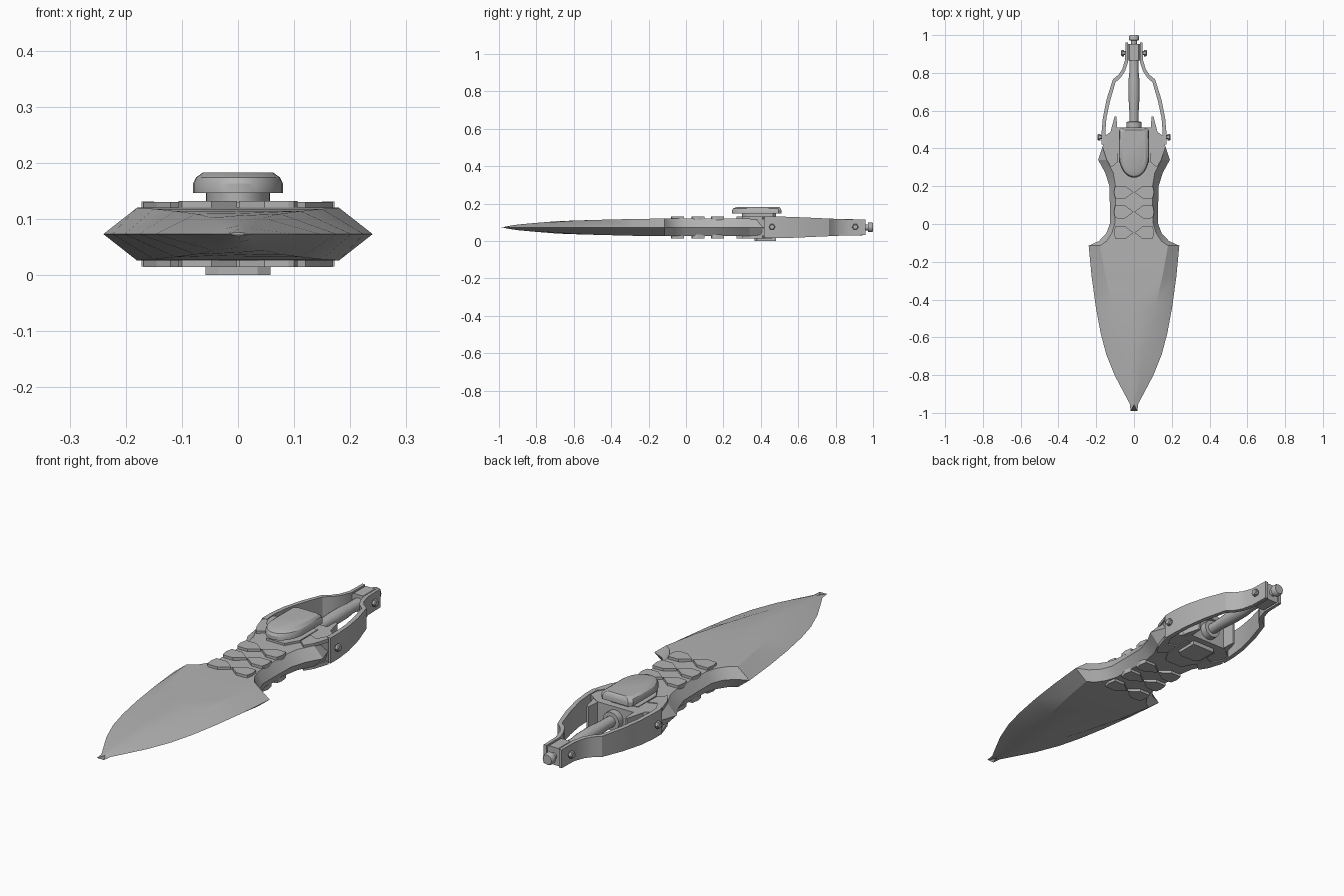
import bpy, bmesh, math

MID = 0.073
metal = bpy.data.materials.new("grey metal")
metal.diffuse_color = (0.45, 0.45, 0.45, 1)


def finish(name, bm, smooth=None):
    bmesh.ops.recalc_face_normals(bm, faces=bm.faces)
    me = bpy.data.meshes.new(name)
    bm.to_mesh(me)
    bm.free()
    me.materials.append(metal)
    ob = bpy.data.objects.new(name, me)
    bpy.context.collection.objects.link(ob)
    if smooth:
        bpy.ops.object.select_all(action='DESELECT')
        ob.select_set(True)
        bpy.context.view_layer.objects.active = ob
        bpy.ops.object.shade_smooth_by_angle(angle=math.radians(smooth))
    return ob


def loft(bm, rings):
    """Skin closed rings of equal length and cap both ends."""
    vs = [[bm.verts.new(p) for p in r] for r in rings]
    n = len(vs[0])
    for a, b in zip(vs, vs[1:]):
        for i in range(n):
            j = (i + 1) % n
            bm.faces.new((a[i], a[j], b[j], b[i]))
    bm.faces.new(vs[0][::-1])
    bm.faces.new(vs[-1])


def prism(name, polys, half, sides=(1, -1), inset=0.0, z=None, smooth=None):
    """Extrude outlines vertically; half(y) is the half height about MID."""
    bm = bmesh.new()
    for poly in polys:
        for s in sides:
            if z:
                rings = [[(s * x, y, h) for x, y in poly] for h in z]
            else:
                rings = [[(s * x, y, MID + k * half(y)) for x, y in poly] for k in (-1, 1)]
            loft(bm, rings)
    return finish(name, bm, smooth)


def lathe(name, profile, axis='Y', at=(0, 0), seg=16, sides=(1,), smooth=35):
    """Turn (distance, radius) pairs around the Y or X axis."""
    bm = bmesh.new()
    for s in sides:
        rings = []
        for t, r in profile:
            ring = []
            for i in range(seg):
                a = math.tau * i / seg
                u, v = r * math.cos(a), r * math.sin(a)
                ring.append((at[0] + u, t, at[1] + v) if axis == 'Y'
                            else (s * t, at[0] + u, at[1] + v))
            rings.append(ring)
        loft(bm, rings)
    return finish(name, bm, smooth)


# Blade and grip: y, edge half width, flat half width, half height, crown, notch
sections = [
    (-0.99, 0.018, 0.010, 0.002, 0.003, 0.035),
    (-0.95, 0.023, 0.012, 0.005, 0.009, 0.01),
    (-0.90, 0.050, 0.022, 0.010, 0.015, 0),
    (-0.80, 0.103, 0.035, 0.018, 0.024, 0),
    (-0.69, 0.147, 0.045, 0.029, 0.033, 0),
    (-0.58, 0.176, 0.075, 0.036, 0.037, 0),
    (-0.44, 0.202, 0.112, 0.041, 0.041, 0),
    (-0.28, 0.224, 0.150, 0.045, 0.045, 0),
    (-0.115, 0.24, 0.180, 0.047, 0.047, 0),
    (-0.09, 0.185, 0.145, 0.047, 0.047, 0),
    (-0.05, 0.147, 0.118, 0.047, 0.047, 0),
    (0.00, 0.128, 0.102, 0.047, 0.047, 0),
    (0.10, 0.128, 0.098, 0.047, 0.047, 0),
    (0.20, 0.130, 0.098, 0.047, 0.047, 0),
    (0.27, 0.152, 0.110, 0.047, 0.047, 0),
    (0.34, 0.190, 0.145, 0.047, 0.047, 0),
    (0.42, 0.163, 0.150, 0.047, 0.047, 0),
]
bm = bmesh.new()
rings = []
for y, w, f, h, c, notch in sections:
    pts = [(-w, 0), (-f, h), (0, c), (f, h), (w, 0), (f, -h), (0, -c), (-f, -h)]
    rings.append([(x, y + notch * (1 - abs(x) / w), MID + z) for x, z in pts])
loft(bm, rings)
finish("blade", bm, 22)

# Paired pointed grip plates on both faces
plates = []
for cy in (0.168, 0.064, -0.046):
    plates.append([(0.1, cy - 0.03), (0.106, cy), (0.1, cy + 0.034), (0.047, cy + 0.034),
                   (0.002, cy), (0.047, cy - 0.034), (0.09, cy - 0.034)])
for label, z in (("upper", (0.112, 0.132)), ("lower", (0.014, 0.034))):
    prism(label + "_grip_plates", plates, None, z=z)

# Housing behind the grip, with raised cheek plates and rear fins
prism("housing", [[(0, 0.37), (0.15, 0.38), (0.163, 0.41), (0.163, 0.46),
                   (0.092, 0.51), (0, 0.51)]], lambda y: 0.054)
cheek = [(0.085, 0.33), (0.12, 0.30), (0.145, 0.34), (0.168, 0.41), (0.15, 0.43),
         (0.125, 0.385), (0.085, 0.40)]
collar = [(0, 0.27), (0.045, 0.27), (0.08, 0.33), (0.08, 0.46), (0, 0.46)]
for label, z in (("upper", (0.115, 0.13)), ("lower", (0.014, 0.03))):
    prism(label + "_cheek_plates", [cheek, collar], None, z=z)
prism("rear_fins", [[(0.088, 0.50), (0.125, 0.485), (0.103, 0.57), (0.093, 0.57)]],
      lambda y: 0.052)

# Raised thumb pad with a rounded front, on a short stem
def pad_ring(w, y0, y1, z):
    straight = y0 + 0.115 * w / 0.08
    arc = [(w * math.cos(math.pi * i / 16), straight - (straight - y0) * math.sin(math.pi * i / 16))
           for i in range(17)]
    r = 0.015
    return [(x, y, z) for x, y in arc + [(-w, y1 - r), (-w + r, y1), (w - r, y1), (w, y1 - r)]]

bm = bmesh.new()
loft(bm, [pad_ring(*p) for p in ((0.08, 0.245, 0.51, 0.146), (0.08, 0.245, 0.51, 0.163),
                                 (0.075, 0.252, 0.506, 0.174), (0.062, 0.275, 0.497, 0.183))])
finish("thumb_pad", bm, 30)
bm = bmesh.new()
loft(bm, [pad_ring(0.057, 0.30, 0.48, z) for z in (0.118, 0.147)])
finish("pad_stem", bm, 30)
bm = bmesh.new()
loft(bm, [[(x, y, z) for x, y in ((-0.058, 0.38), (-0.035, 0.365), (0.035, 0.365),
                                  (0.058, 0.38), (0.058, 0.48), (-0.058, 0.48))]
          for z in (0, 0.022)])
finish("underside_pad", bm)

# Curved side arms, narrowing towards the pommel
outer = [(0.172, 0.42), (0.172, 0.48), (0.165, 0.56), (0.145, 0.66), (0.112, 0.765),
         (0.082, 0.79), (0.062, 0.82), (0.047, 0.87), (0.045, 0.96)]
inner = [(0.150, 0.42), (0.152, 0.48), (0.146, 0.56), (0.127, 0.65), (0.098, 0.75),
         (0.070, 0.775), (0.047, 0.81), (0.031, 0.86), (0.031, 0.96)]
prism("side_arms", [outer + inner[::-1]],
      lambda y: 0.058 - 0.016 * max(0, min(1, (y - 0.52) / 0.36)), smooth=25)

# Central rod, pommel block and end knob
lathe("rod", [(0.50, 0.041), (0.541, 0.041), (0.542, 0.024), (0.60, 0.025), (0.68, 0.030),
              (0.76, 0.029), (0.80, 0.025), (0.87, 0.025)], at=(0, MID))
bm = bmesh.new()
loft(bm, [[(x, y, MID + z) for x, z in ((-0.034, -0.03), (-0.024, -0.04), (0.024, -0.04),
          (0.034, -0.03), (0.034, 0.03), (0.024, 0.04), (-0.024, 0.04), (-0.034, 0.03))]
          for y in (0.865, 0.953)])
finish("pommel_block", bm)
lathe("end_knob", [(0.94, 0.016), (0.972, 0.016), (0.973, 0.026), (0.994, 0.026), (1.0, 0.022)],
      at=(0, MID))

# Hexagonal bolts through the arms
for label, x, y in (("front", 0.165, 0.46), ("rear", 0.04, 0.905)):
    lathe(label + "_bolts", [(x, 0.010), (x + 0.012, 0.010), (x + 0.0121, 0.017),
                             (x + 0.024, 0.017), (x + 0.028, 0.013)],
          axis='X', at=(y, MID + 0.002), seg=6, sides=(1, -1), smooth=None)
